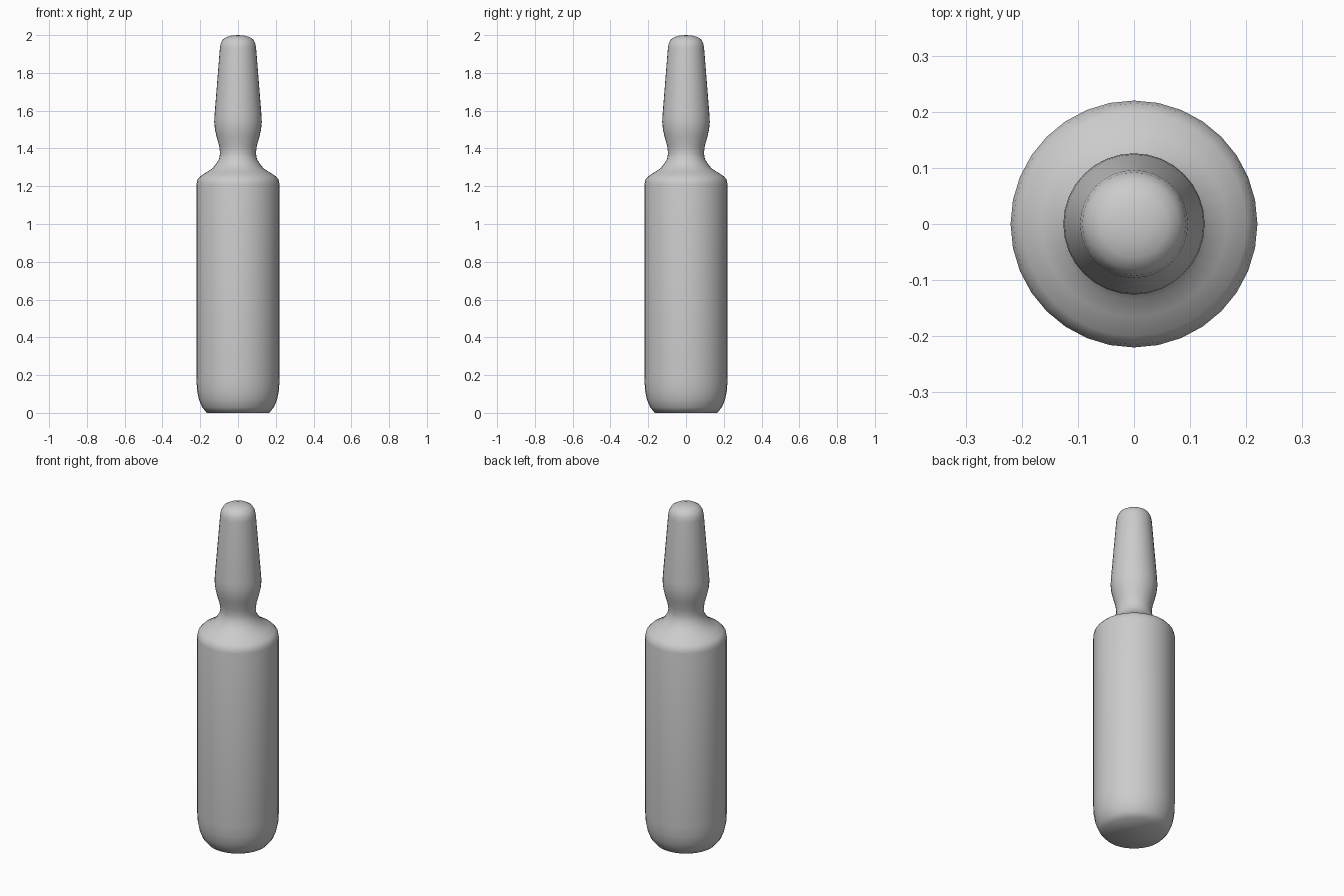
import bpy
import bmesh
import math

cube = bpy.data.objects.get("Cube")
if cube:
    bpy.data.objects.remove(cube, do_unlink=True)

SIDES = 32

# Plain grey glass
glass = bpy.data.materials.new("light_grey")
glass.use_nodes = True
grey = (0.6, 0.6, 0.6, 1)
glass.diffuse_color = grey
glass.node_tree.nodes["Principled BSDF"].inputs["Base Color"].default_value = grey

# Outline from base to tip as (radius, height)
profile = [
    (0, 0), (0.165, 0), (0.19, 0.03), (0.207, 0.07), (0.217, 0.12),  # base
    (0.22, 0.18), (0.22, 1.21), (0.215, 1.235), (0.2, 1.253),        # body
    (0.165, 1.275), (0.135, 1.295), (0.115, 1.32), (0.1, 1.345),     # shoulder
    (0.095, 1.375), (0.1, 1.415), (0.113, 1.46), (0.122, 1.5),       # neck
    (0.126, 1.54), (0.124, 1.58), (0.096, 1.93),                     # stem
    (0.092, 1.955), (0.08, 1.977), (0.06, 1.99), (0.032, 1.998), (0, 2),
]

# Spin the outline about the vertical axis
bm = bmesh.new()
verts = [bm.verts.new((r, 0, z)) for r, z in profile]
edges = [bm.edges.new(pair) for pair in zip(verts, verts[1:])]
bmesh.ops.spin(bm, geom=verts + edges, cent=(0, 0, 0), axis=(0, 0, 1),
               angle=2 * math.pi, steps=SIDES, use_merge=True)
bmesh.ops.remove_doubles(bm, verts=bm.verts[:], dist=0.0005)
bmesh.ops.recalc_face_normals(bm, faces=bm.faces[:])
for face in bm.faces:
    face.smooth = True

mesh = bpy.data.meshes.new("ampoule")
bm.to_mesh(mesh)
bm.free()
mesh.materials.append(glass)
ampoule = bpy.data.objects.new("ampoule", mesh)
bpy.context.collection.objects.link(ampoule)
